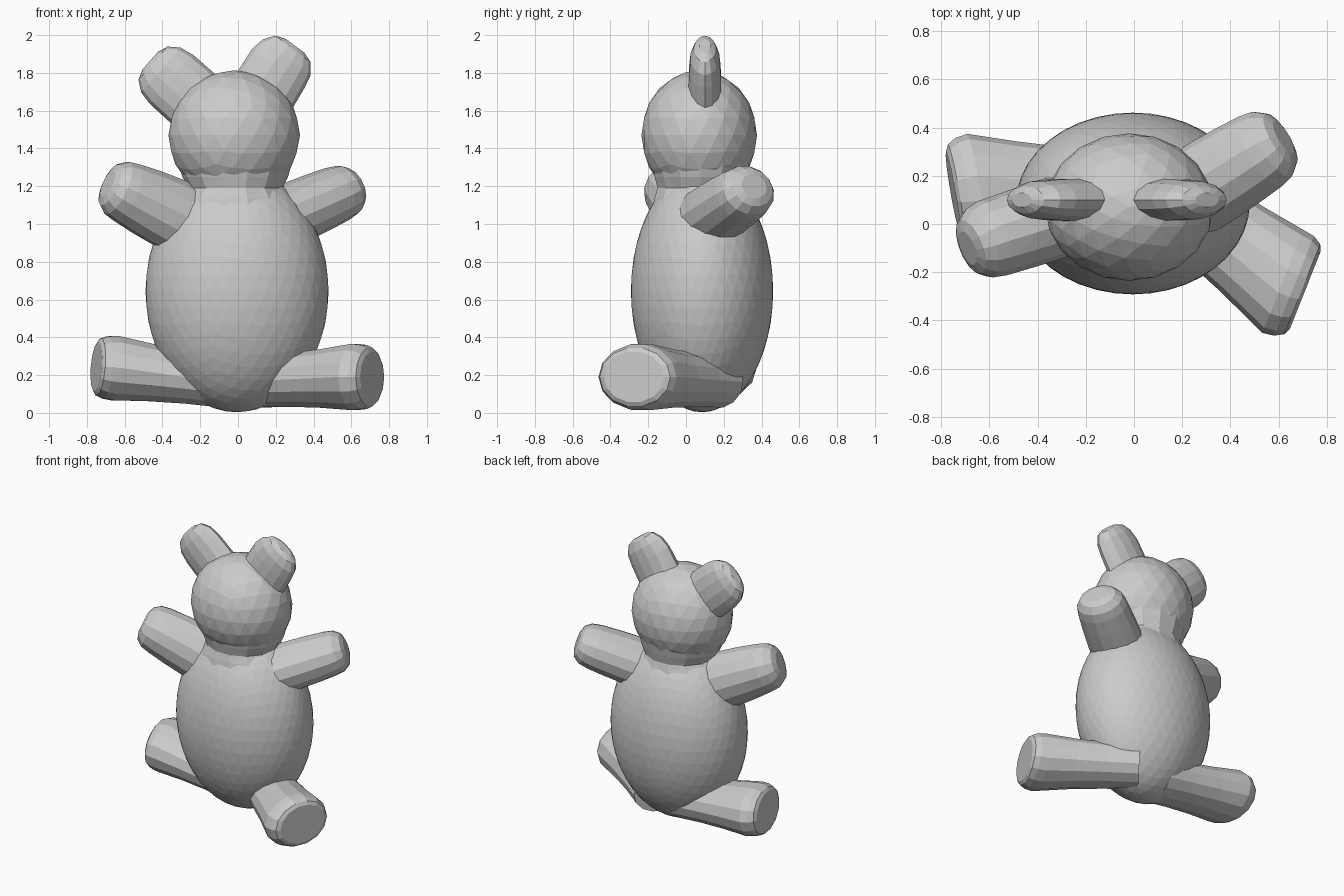
import bpy, bmesh, math
from mathutils import Vector, Matrix

if "Cube" in bpy.data.objects:
    bpy.data.objects.remove(bpy.data.objects["Cube"])

SIDES = 14


def finish(name, bm):
    bmesh.ops.recalc_face_normals(bm, faces=bm.faces)
    mesh = bpy.data.meshes.new(name)
    bm.to_mesh(mesh)
    bm.free()
    obj = bpy.data.objects.new(name, mesh)
    bpy.context.collection.objects.link(obj)
    return obj


def ball(name, center, radii):
    """Faceted ellipsoid."""
    bm = bmesh.new()
    m = Matrix.Translation(center) @ Matrix.Diagonal((*radii, 1))
    bmesh.ops.create_icosphere(bm, subdivisions=4 if radii[2] > 0.5 else 3,
                               radius=1.01, matrix=m)
    return finish(name, bm)


def loft(name, rings):
    """Skin a list of (center, u_axis, v_axis) elliptical rings."""
    bm = bmesh.new()
    loops = []
    for c, u, v in rings:
        angles = [2 * math.pi * i / SIDES for i in range(SIDES)]
        loops.append([bm.verts.new(c + u * math.cos(a) + v * math.sin(a)) for a in angles])
    for a, b in zip(loops, loops[1:]):
        for i in range(SIDES):
            j = (i + 1) % SIDES
            bm.faces.new((a[i], a[j], b[j], b[i]))
    bm.faces.new(loops[0])
    bm.faces.new(loops[-1])
    bmesh.ops.triangulate(bm, faces=[f for f in bm.faces if len(f.verts) == 4])
    return finish(name, bm)


def limb(name, base, tip, normal, r_base, r_end, cap, flat, up=(0, 0, 1)):
    """Stuffed limb: a shaft from base, then a rounded cap facing along normal."""
    base, tip, up = Vector(base), Vector(tip), Vector(up)
    n_end = Vector(normal).normalized()
    end = tip - n_end * cap
    axis = (end - base).normalized()
    rings = []

    def add(c, n, ru, rv):
        u = up.cross(n).normalized()
        v = n.cross(u).normalized()
        rings.append((c, u * ru, v * rv))

    for t in (0, 0.33, 0.67):
        k = t * t
        add(base.lerp(end, t), axis.lerp(n_end, t).normalized(),
            *[a + (b - a) * k for a, b in zip(r_base, r_end)])
    for deg in (0, 30, 60, 90):
        a = math.radians(deg)
        s = flat + (1 - flat) * math.cos(a)
        add(end + n_end * cap * math.sin(a), n_end, r_end[0] * s, r_end[1] * s)
    return loft(name, rings)


# Torso, head and the short neck collar between them
ball("body", (-0.005, 0.085, 0.645), (0.48, 0.373, 0.635))
ball("head", (-0.02, 0.07, 1.47), (0.345, 0.303, 0.34))
loft("neck", [(Vector((-0.015, 0.078, z)), Vector((rx, 0, 0)), Vector((0, ry, 0)))
              for z, rx, ry in ((1.05, 0.33, 0.27), (1.14, 0.285, 0.25),
                                (1.19, 0.25, 0.235), (1.25, 0.28, 0.25),
                                (1.32, 0.30, 0.265))])

# Arms, one swung back and one forward
limb("right_arm", (0.24, 0.125, 1.035), (0.62, 0.36, 1.20), (0.8, 0.49, 0.35),
     (0.185, 0.165), (0.17, 0.15), 0.12, 0.45)
limb("left_arm", (-0.25, 0.05, 1.005), (-0.69, -0.10, 1.215), (-0.85, -0.34, 0.40),
     (0.17, 0.195), (0.165, 0.165), 0.12, 0.45)

# Legs meeting under the torso, with broad flat soles
limb("right_leg", (0.10, 0.17, 0.165), (0.71, -0.275, 0.19), (0.93, -0.37, 0),
     (0.17, 0.14), (0.23, 0.18), 0.10, 0.75)
limb("left_leg", (-0.08, 0.11, 0.165), (-0.75, 0.13, 0.245), (-0.98, -0.17, 0.08),
     (0.19, 0.14), (0.23, 0.175), 0.10, 0.75)

# Flattened ears
limb("right_ear", (0.10, 0.10, 1.64), (0.303, 0.10, 1.943), (0.6, 0, 0.8),
     (0.175, 0.09), (0.173, 0.085), 0.15, 0.35, up=(0, 1, 0))
limb("left_ear", (-0.20, 0.10, 1.63), (-0.465, 0.10, 1.865), (-0.75, 0, 0.66),
     (0.175, 0.09), (0.173, 0.085), 0.15, 0.35, up=(0, 1, 0))
